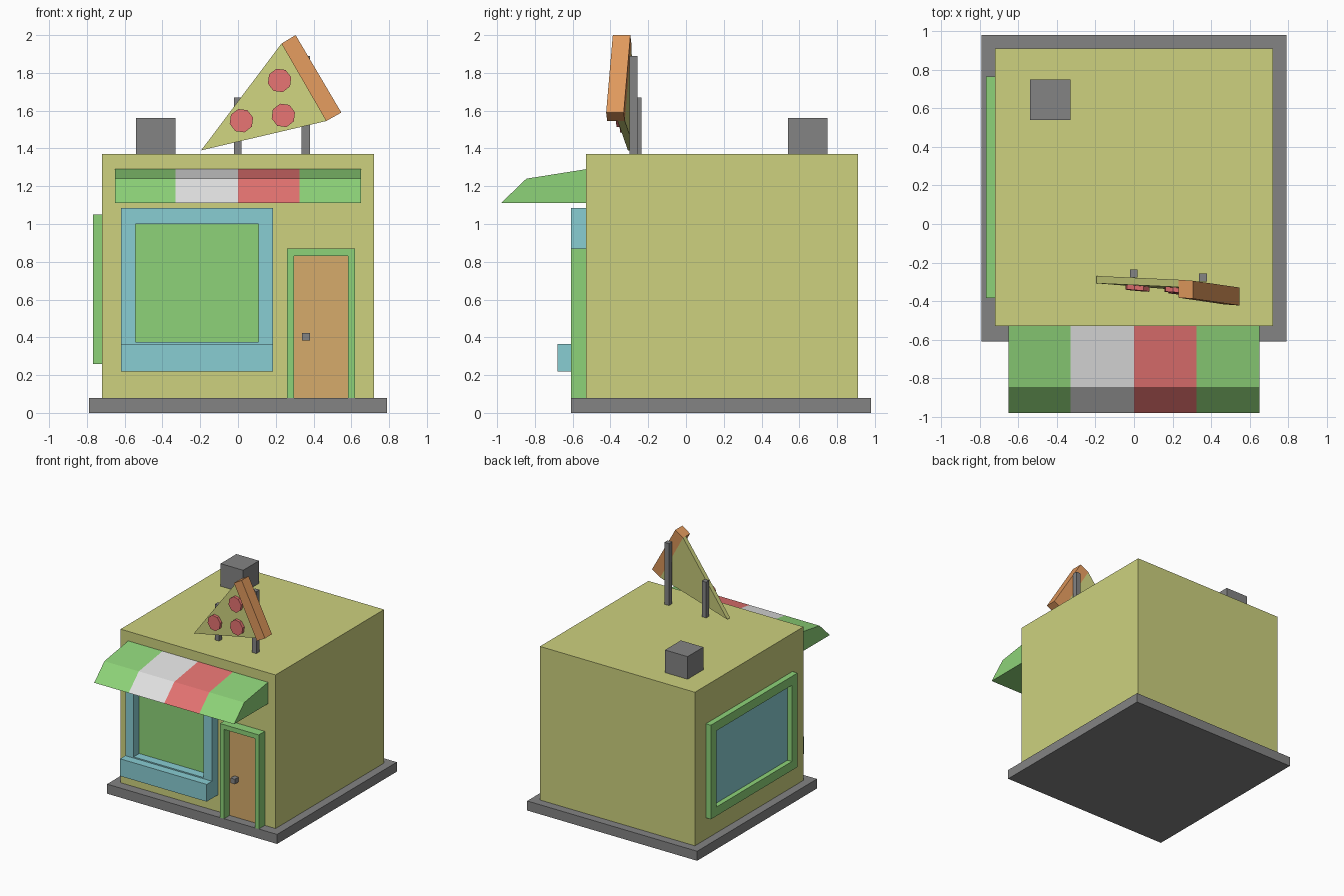
import bpy, bmesh, math

if "Cube" in bpy.data.objects:
    bpy.data.objects.remove(bpy.data.objects["Cube"])


def material(name, r, g, b):
    m = bpy.data.materials.new(name)
    m.use_nodes = True
    m.diffuse_color = (r, g, b, 1)
    m.node_tree.nodes["Principled BSDF"].inputs["Base Color"].default_value = (r, g, b, 1)
    return m


OLIVE = material("olive_yellow", 0.61, 0.64, 0.21)
GREY = material("dark_grey", 0.23, 0.23, 0.23)
GREEN = material("leaf_green", 0.27, 0.65, 0.19)
BLUE = material("pale_blue", 0.25, 0.61, 0.65)
WHITE = material("off_white", 0.75, 0.75, 0.75)
RED = material("soft_red", 0.77, 0.17, 0.165)
WOOD = material("door_tan", 0.67, 0.41, 0.145)
CRUST = material("crust_orange", 0.75, 0.32, 0.11)


def finish(name, bm, mats):
    bmesh.ops.recalc_face_normals(bm, faces=bm.faces)
    me = bpy.data.meshes.new(name)
    bm.to_mesh(me)
    bm.free()
    for m in mats:
        me.materials.append(m)
    ob = bpy.data.objects.new(name, me)
    bpy.context.collection.objects.link(ob)
    return ob


def add_box(bm, x, y, z):
    verts = bmesh.ops.create_cube(bm, size=1)["verts"]
    for v in verts:
        for i, (lo, hi) in enumerate((x, y, z)):
            v.co[i] = hi if v.co[i] > 0 else lo


def box(name, mat, x, y, z):
    bm = bmesh.new()
    add_box(bm, x, y, z)
    return finish(name, bm, [mat])


def frame(name, mat, depth, u, z, w, wz, axis, sill=0):
    """Raised border: jambs of width w, header wz, optional sill bar."""
    bm = bmesh.new()
    inner = (u[0] + w, u[1] - w)
    bars = [((u[0], inner[0]), z), ((inner[1], u[1]), z), (inner, (z[1] - wz, z[1]))]
    if sill:
        bars.append((inner, (z[0], z[0] + sill)))
    for span, height in bars:
        if axis == "x":
            add_box(bm, span, depth, height)
        else:
            add_box(bm, depth, span, height)
    return finish(name, bm, [mat])


FRONT, SIDE, FLOOR, ROOF = -0.53, -0.72, 0.08, 1.37

# Building shell
box("base_slab", GREY, (-0.79, 0.79), (-0.61, 0.98), (0, FLOOR))
box("building", OLIVE, (SIDE, 0.72), (FRONT, 0.91), (FLOOR, ROOF))
box("chimney", GREY, (-0.54, -0.33), (0.54, 0.75), (ROOF, 1.56))

# Front window
frame("front_window_frame", BLUE, (-0.61, FRONT), (-0.62, 0.185), (0.22, 1.085),
      0.077, 0.085, "x", 0.155)
box("front_window_pane", GREEN, (-0.545, 0.11), (FRONT - 0.006, FRONT), (0.37, 1.0))
box("window_ledge", BLUE, (-0.62, 0.185), (-0.68, -0.61), (0.22, 0.365))

# Side window
frame("side_window_frame", GREEN, (-0.767, SIDE), (-0.385, 0.765), (0.26, 1.05),
      0.075, 0.075, "y", 0.075)
box("side_window_pane", BLUE, (SIDE - 0.006, SIDE), (-0.31, 0.69), (0.33, 0.98))

# Door
frame("door_frame", GREEN, (-0.61, FRONT), (0.26, 0.62), (FLOOR, 0.87), 0.037, 0.04, "x")
box("door", WOOD, (0.297, 0.583), (FRONT - 0.006, FRONT), (FLOOR, 0.83))
box("door_knob", GREY, (0.34, 0.38), (-0.585, FRONT), (0.382, 0.424))

# Striped awning: profile swept across four stripes
profile = [(FRONT, 1.29), (-0.845, 1.24), (-0.98, 1.11), (FRONT, 1.11)]
bm = bmesh.new()
rings = [[bm.verts.new((x, y, z)) for y, z in profile] for x in (-0.65, -0.33, 0, 0.325, 0.65)]
for stripe, (a, b) in enumerate(zip(rings, rings[1:])):
    for i in range(4):
        j = (i + 1) % 4
        bm.faces.new((a[i], a[j], b[j], b[i])).material_index = stripe % 3
bm.faces.new(rings[0])
bm.faces.new(rings[-1])
finish("awning", bm, [GREEN, WHITE, RED])


# Roof sign: prisms standing on one slightly turned plane
def sign_prism(name, mat, outline, back, front):
    bm = bmesh.new()
    layers = []
    for offset in (back, front):
        layers.append([bm.verts.new((x, -0.333 - 0.09 * x + 0.033 * z - offset, z))
                       for x, z in outline])
        bm.faces.new(layers[-1])
    for i in range(len(outline)):
        j = (i + 1) % len(outline)
        bm.faces.new((layers[0][i], layers[0][j], layers[1][j], layers[1][i]))
    return finish(name, bm, [mat])


top, low = (0.23, 1.955), (0.467, 1.545)
sign_prism("slice", OLIVE, [(-0.195, 1.39), top, low], 0, 0.038)
sign_prism("slice_crust", CRUST, [top, (0.305, 2.0), (0.547, 1.59), low], 0, 0.093)
for n, (cx, cz) in enumerate([(0.018, 1.547), (0.22, 1.76), (0.24, 1.575)]):
    angles = [math.radians(45 * k + 15) for k in range(8)]
    disc = [(cx + 0.064 * math.cos(a), cz + 0.064 * math.sin(a)) for a in angles]
    sign_prism(f"topping_{n + 1}", RED, disc, 0.038, 0.062)

# Sign posts
box("short_post", GREY, (-0.022, 0.018), (-0.277, -0.236), (ROOF, 1.67))
box("tall_post", GREY, (0.337, 0.38), (-0.298, -0.256), (ROOF, 1.89))
